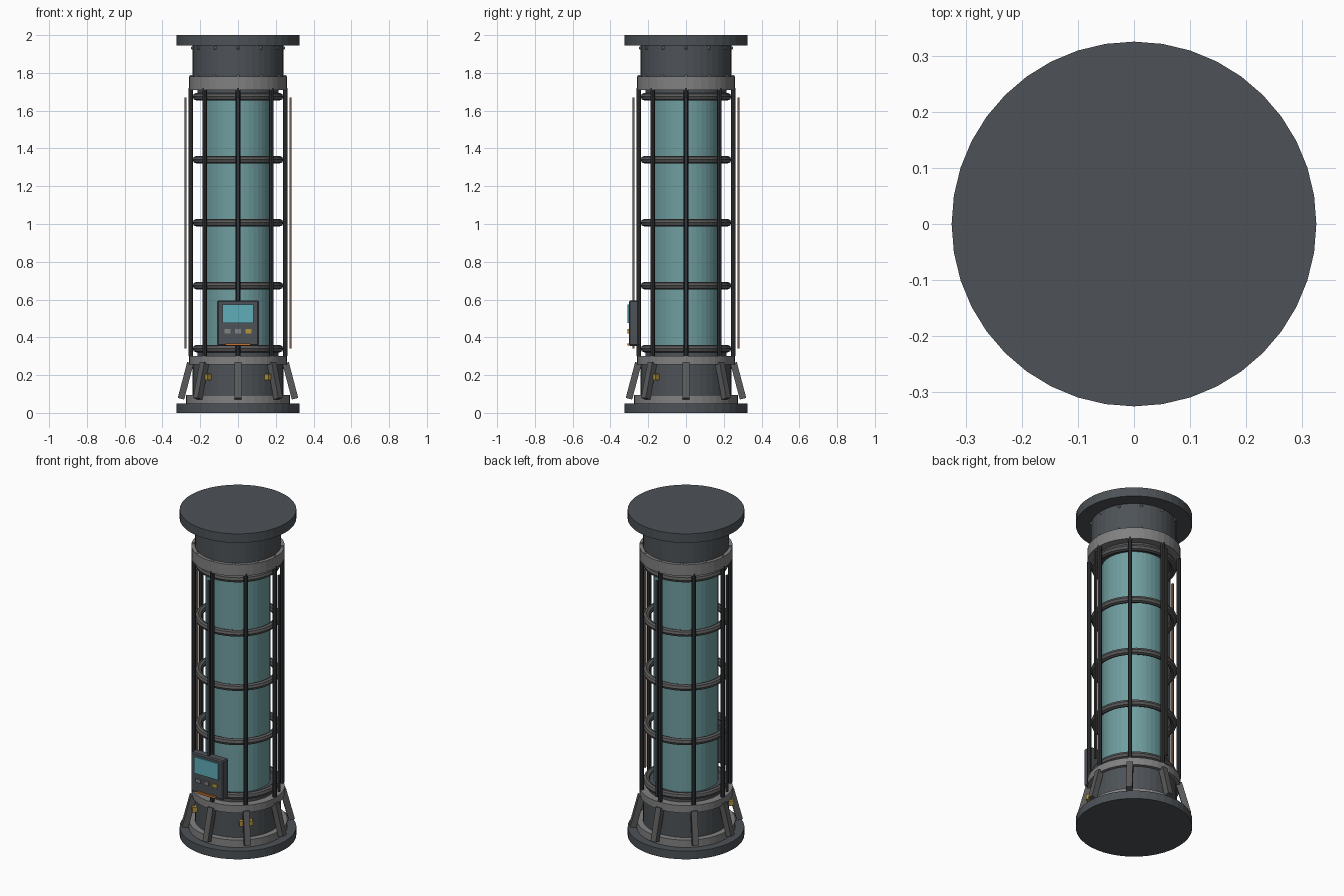
import bpy, math
from mathutils import Vector, Matrix

if "Cube" in bpy.data.objects:
    bpy.data.objects.remove(bpy.data.objects["Cube"])

def mat(name, r, g, b):
    m = bpy.data.materials.new(name)
    m.diffuse_color = (r, g, b, 1)
    m.use_nodes = True
    m.node_tree.nodes["Principled BSDF"].inputs["Base Color"].default_value = m.diffuse_color
    return m

DARK = mat("dark_metal", 0.075, 0.085, 0.095)
MID = mat("mid_metal", 0.22, 0.22, 0.22)
BLACK = mat("black_metal", 0.035, 0.038, 0.042)
RING = mat("ring_metal", 0.1, 0.1, 0.1)
GLASS = mat("teal_glass", 0.16, 0.34, 0.35)
SCREEN = mat("screen_cyan", 0.12, 0.42, 0.48)
GOLD = mat("gold", 0.45, 0.3, 0.05)
ORANGE = mat("orange", 0.6, 0.18, 0.03)
COPPER = mat("copper", 0.4, 0.2, 0.1)

def finish(name, m):
    o = bpy.context.object
    o.name = name
    o.data.materials.append(m)
    return o

def disc(name, r, z0, z1, m, seg=40):
    bpy.ops.mesh.primitive_cylinder_add(vertices=seg, radius=r, depth=z1 - z0,
                                        location=(0, 0, (z0 + z1) / 2))
    return finish(name, m)

def polar(r, a, z):
    return Vector((r * math.cos(a), r * math.sin(a), z))

def box(name, size, loc, m, angle=0.0, bevel=0.0):
    bpy.ops.mesh.primitive_cube_add(size=1, location=loc, rotation=(0, 0, angle))
    o = finish(name, m)
    o.data.transform(Matrix.Diagonal((*size, 1)))
    if bevel:
        b = o.modifiers.new("bevel", "BEVEL")
        b.width = bevel
        b.segments = 1
    return o

def rod(name, p, q, r, m, seg=8):
    d = q - p
    bpy.ops.mesh.primitive_cylinder_add(vertices=seg, radius=r, depth=d.length, location=(p + q) / 2)
    o = finish(name, m)
    o.rotation_euler = d.to_track_quat("Z", "Y").to_euler()
    return o

# base and cap stacks
disc("base_plate", 0.325, 0.0, 0.05, DARK)
disc("base_step", 0.275, 0.05, 0.095, MID)
disc("base_drum", 0.24, 0.095, 0.26, DARK)
disc("lower_collar", 0.26, 0.255, 0.30, MID)
disc("lower_seat", 0.215, 0.30, 0.345, DARK)
disc("upper_seat", 0.215, 1.67, 1.71, DARK)
disc("upper_collar", 0.26, 1.71, 1.78, MID)
disc("cap_drum", 0.24, 1.78, 1.945, DARK)
disc("cap_plate", 0.325, 1.945, 2.0, DARK)

# glass tube
disc("glass_tube", 0.18, 0.30, 1.71, GLASS)

# cage hoops
for i in range(5):
    bpy.ops.mesh.primitive_torus_add(major_segments=40, minor_segments=8, major_radius=0.22,
                                     minor_radius=0.02, location=(0, 0, 0.34 + i * 0.3335))
    finish(f"cage_hoop_{i}", RING)

# cage bars and slanted base struts
for i in range(8):
    a = i * math.pi / 4
    rod(f"cage_bar_{i}", polar(0.25, a, 0.30), polar(0.25, a, 1.72), 0.012, BLACK)
    p, q = polar(0.302, a, 0.075), polar(0.252, a, 0.265)
    s = box(f"base_strut_{i}", (0.035, 0.035, (q - p).length), (p + q) / 2, RING)
    tilt = math.atan2(-0.05, 0.19)
    s.rotation_euler = (Matrix.Rotation(a, 3, "Z") @ Matrix.Rotation(tilt, 3, "Y")).to_euler()

# thin outer conduits with copper inner face
for i in range(4):
    a = i * math.pi / 2
    box(f"conduit_{i}", (0.007, 0.014, 1.33), polar(0.281, a, 1.005), BLACK, a)
    box(f"conduit_lining_{i}", (0.004, 0.012, 1.33), polar(0.2755, a, 1.005), COPPER, a)

# bolts round the cap drum and the upper collar
for i in range(12):
    a = i * math.pi / 6
    for n, r, z in (("cap_bolt", 0.241, 1.932), ("collar_bolt", 0.249, 1.78)):
        bpy.ops.mesh.primitive_uv_sphere_add(segments=8, ring_count=6, radius=0.009, location=polar(r, a, z))
        finish(f"{n}_{i}", MID)

# gold marker plates on the front diagonals
for n, a in (("left", -0.75 * math.pi), ("right", -0.25 * math.pi)):
    box(f"marker_{n}", (0.03, 0.075, 0.03), polar(0.25, a, 0.19), GOLD, a)

# control panel
box("control_panel", (0.22, 0.052, 0.24), (0, -0.276, 0.475), DARK, bevel=0.006)
box("panel_screen", (0.165, 0.014, 0.1), (0, -0.303, 0.525), SCREEN)
for i, m in enumerate((MID, MID, GOLD)):
    box(f"panel_button_{i}", (0.033, 0.012, 0.022), (-0.056 + i * 0.056, -0.303, 0.432), m)
box("panel_light", (0.13, 0.016, 0.012), (0, -0.303, 0.362), ORANGE)
